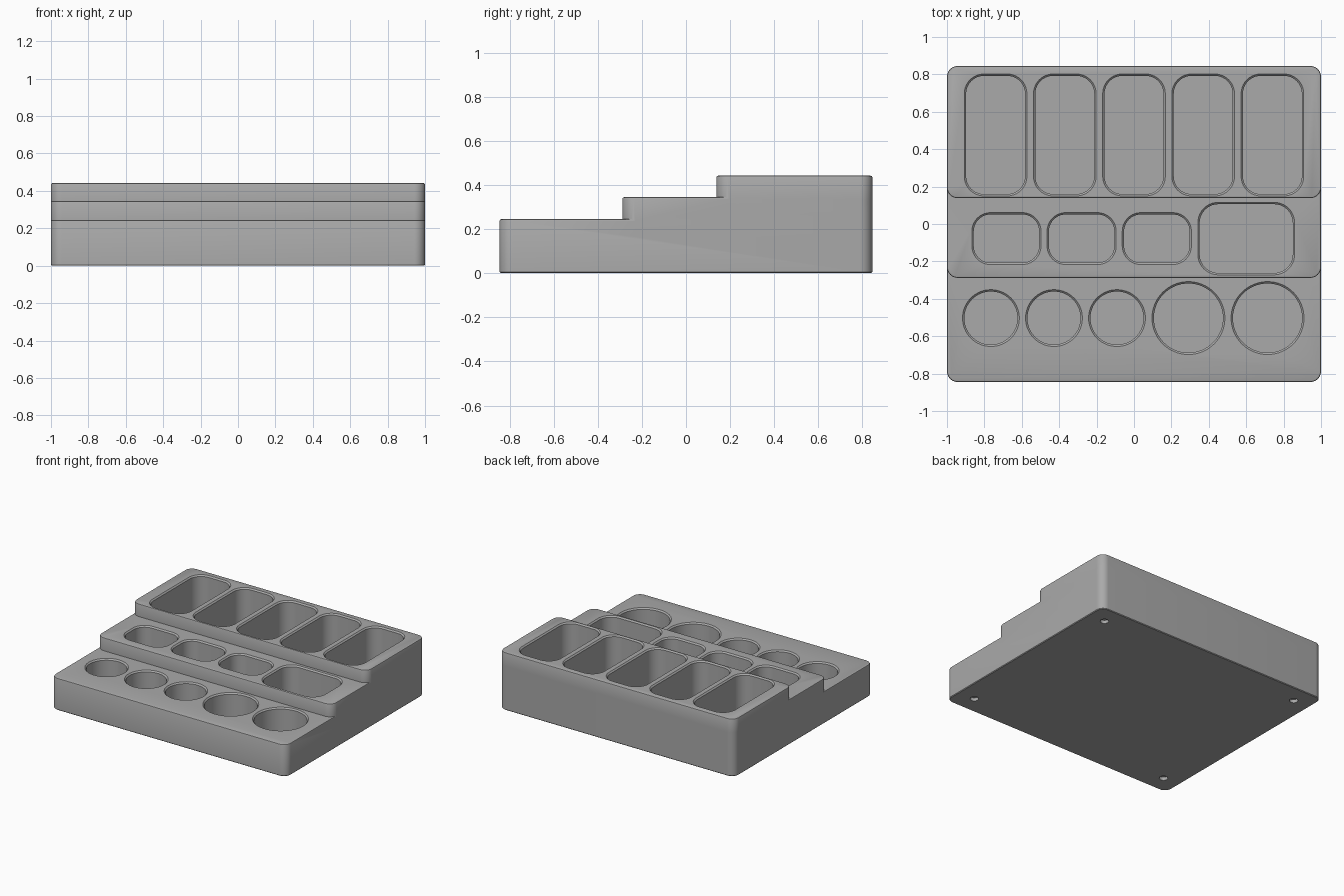
import bpy, bmesh, math

cube = bpy.data.objects.get("Cube")
if cube:
    bpy.data.objects.remove(cube, do_unlink=True)

grey = bpy.data.materials.new("matte grey")
grey.use_nodes = True
colour = (0.40, 0.40, 0.40, 1)
grey.diffuse_color = colour
grey.node_tree.nodes["Principled BSDF"].inputs["Base Color"].default_value = colour

HALF_W, HALF_D = 1.0, 0.845
EDGE = 0.008      # softened tier edges
LIP = 0.01        # flared pocket rims
FLOOR = 0.045


def outline(x0, x1, y0, y1, r, seg):
    """Rounded rectangle, counter-clockwise."""
    corners = [(x1 - r, y1 - r), (x0 + r, y1 - r), (x0 + r, y0 + r), (x1 - r, y0 + r)]
    return [(cx + r * math.cos(a), cy + r * math.sin(a))
            for q, (cx, cy) in enumerate(corners)
            for a in [(q + i / seg) * math.pi / 2 for i in range(seg + 1)]]


def add_solid(bm, bounds, r, rings, seg=10):
    """Stack rounded rectangles given as (height, inset) into a closed solid."""
    x0, x1, y0, y1 = bounds
    loops = []
    for z, i in rings:
        pts = outline(x0 + i, x1 - i, y0 + i, y1 - i, r - i, seg)
        loops.append([bm.verts.new((x, y, z)) for x, y in pts])
    n = len(loops[0])
    for low, high in zip(loops, loops[1:]):
        for k in range(n):
            j = (k + 1) % n
            bm.faces.new((low[k], low[j], high[j], high[k]))
    bm.faces.new(loops[0][::-1])
    bm.faces.new(loops[-1])


def finish(bm, name):
    bmesh.ops.remove_doubles(bm, verts=bm.verts, dist=1e-5)
    bmesh.ops.recalc_face_normals(bm, faces=bm.faces)
    mesh = bpy.data.meshes.new(name)
    bm.to_mesh(mesh)
    bm.free()
    mesh.materials.append(grey)
    ob = bpy.data.objects.new(name, mesh)
    bpy.context.collection.objects.link(ob)
    return ob


def combine(target, tool, operation):
    tool.hide_render = True
    mod = target.modifiers.new(operation.lower(), 'BOOLEAN')
    mod.operation, mod.solver, mod.object = operation, 'EXACT', tool
    bpy.context.view_layer.objects.active = target
    bpy.ops.object.modifier_apply(modifier=mod.name)
    bpy.data.objects.remove(tool, do_unlink=True)


# Three stepped tiers sharing the sides and back
tiers = [(-HALF_D, 0.245), (-0.288, 0.345), (0.138, 0.442)]


def tier(index, name):
    front, top = tiers[index]
    if index == 0:
        base = [(0, 0.005), (0.005, 0)]
    else:
        base = [(tiers[index - 1][1] - 0.08, 0)]
    bm = bmesh.new()
    add_solid(bm, (-HALF_W, HALF_W, front, HALF_D), 0.058,
              base + [(top - EDGE, 0), (top - EDGE * 0.3, EDGE * 0.3), (top, EDGE)])
    return finish(bm, name)


body = tier(0, "stepped_organizer")
combine(body, tier(1, "middle_tier"), 'UNION')
combine(body, tier(2, "back_tier"), 'UNION')

# Pockets: flared lip, straight walls, flat floor
cut = bmesh.new()


def pocket(cx, cy, w, d, r, level, seg=10):
    top = tiers[level][1]
    add_solid(cut, (cx - w / 2, cx + w / 2, cy - d / 2, cy + d / 2), r,
              [(FLOOR, LIP), (top - LIP, LIP), (top + 0.004, -0.004)], seg)


for i in range(5):                                   # tall back compartments
    pocket((i - 2) * 0.37, 0.476, 0.335, 0.652, 0.105, 2)
for i in range(3):                                   # small middle compartments
    pocket(-0.682 + i * 0.402, -0.078, 0.37, 0.278, 0.1, 1)
pocket(0.6, -0.078, 0.518, 0.388, 0.11, 1)           # large middle compartment
for x, r in [(-0.765, 0.152), (-0.428, 0.152), (-0.091, 0.152),
             (0.291, 0.195), (0.714, 0.195)]:        # round front wells
    pocket(x, -0.503, 2 * r, 2 * r, r, 0, 16)

# Shallow foot recesses underneath
for sx in (-1, 1):
    for sy in (-1, 1):
        x, y, r = sx * 0.86, sy * 0.705, 0.03
        add_solid(cut, (x - r, x + r, y - r, y + r), r, [(-0.02, 0), (0.025, 0)], 6)

combine(body, finish(cut, "pocket_cutters"), 'DIFFERENCE')

bpy.ops.object.select_all(action='DESELECT')
body.select_set(True)
bpy.context.view_layer.objects.active = body
bpy.ops.object.shade_smooth_by_angle(angle=math.radians(25))
